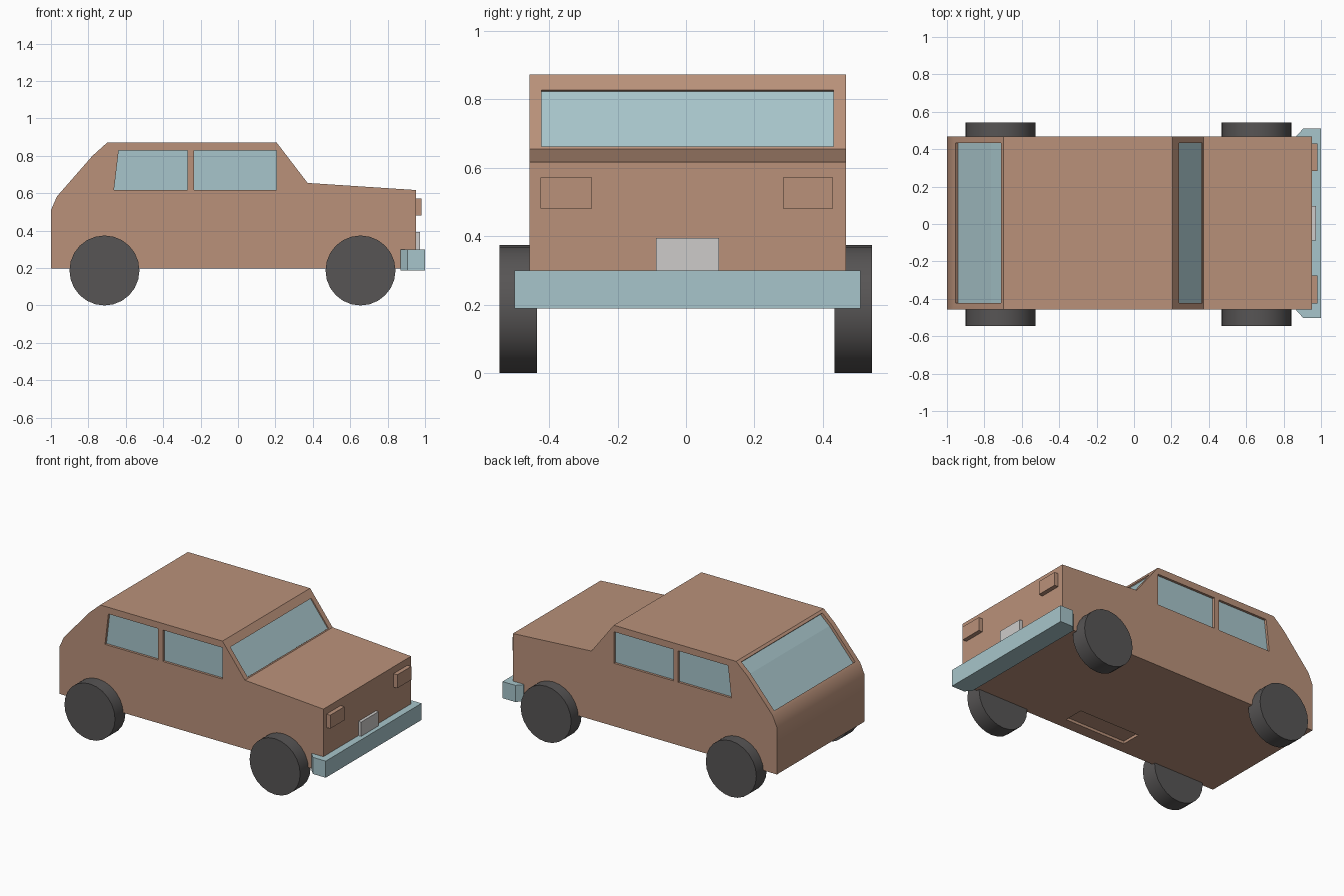
import bpy, bmesh, math
from mathutils import Vector

if "Cube" in bpy.data.objects:
    bpy.data.objects.remove(bpy.data.objects["Cube"])


def material(name, rgb):
    m = bpy.data.materials.new(name)
    m.diffuse_color = (*rgb, 1)
    m.use_nodes = True
    m.node_tree.nodes["Principled BSDF"].inputs["Base Color"].default_value = m.diffuse_color
    return m


BROWN = material("body brown", (0.49, 0.285, 0.195))
GLASS = material("pale blue", (0.39, 0.56, 0.595))
DARK = material("tyre grey", (0.095, 0.09, 0.09))
PLATE = material("light grey", (0.61, 0.60, 0.59))


def prism(name, pts, lo, hi, mat, axis="y"):
    """Extrude a 2D outline along y (points are x,z) or z (points are x,y)."""
    put = (lambda p, h: (p[0], h, p[1])) if axis == "y" else (lambda p, h: (p[0], p[1], h))
    bm = bmesh.new()
    a = [bm.verts.new(put(p, lo)) for p in pts]
    b = [bm.verts.new(put(p, hi)) for p in pts]
    bm.faces.new(a)
    bm.faces.new(b)
    n = len(pts)
    for i in range(n):
        bm.faces.new((a[i], a[(i + 1) % n], b[(i + 1) % n], b[i]))
    bmesh.ops.recalc_face_normals(bm, faces=bm.faces)
    me = bpy.data.meshes.new(name)
    bm.to_mesh(me)
    bm.free()
    ob = bpy.data.objects.new(name, me)
    bpy.context.collection.objects.link(ob)
    me.materials.append(mat)
    return ob


def rect(x0, x1, y0, y1):
    return [(x0, y0), (x1, y0), (x1, y1), (x0, y1)]


def activate(ob):
    bpy.ops.object.select_all(action="DESELECT")
    ob.select_set(True)
    bpy.context.view_layer.objects.active = ob


def cut(cutter):
    """Carve a recess in the body, then remove the cutter."""
    cutter.hide_render = True
    activate(body)
    mod = body.modifiers.new("recess", "BOOLEAN")
    mod.operation, mod.solver, mod.object = "DIFFERENCE", "EXACT", cutter
    bpy.ops.object.modifier_apply(modifier=mod.name)
    bpy.data.objects.remove(cutter)


def band(line, normal, d0, d1):
    """Closed strip between two offsets of a line along the inward normal."""
    n = Vector(normal).normalized()
    shift = lambda d: [tuple(Vector(p) + n * d) for p in line]
    return shift(d0) + shift(d1)[::-1]


# Body shell
Y0, Y1 = -0.458, 0.468
body = prism("body", [(-1, 0.197), (-1, 0.51), (-0.968, 0.583), (-0.778, 0.80), (-0.698, 0.872),
                      (0.206, 0.872), (0.372, 0.655), (0.952, 0.617), (0.952, 0.197)], Y0, Y1, BROWN)

# Windscreen and rear window: recess plus glass following the slope
slopes = {
    "windscreen": ([(0.24, 0.828), (0.367, 0.662)], (-0.794, -0.608), 0.012),
    "rear_window": ([(-0.955, 0.598), (-0.778, 0.80), (-0.712, 0.859)], (0.72, -0.69), 0.024),
}
for name, (line, normal, depth) in slopes.items():
    cut(prism("cutter", band(line, normal, -0.05, depth), -0.423, 0.432, BROWN))
    prism(name, band(line, normal, depth - 0.004, depth + 0.004), -0.423, 0.432, GLASS)

# Side windows on both sides
windows = {
    "rear_side_window": [(-0.663, 0.618), (-0.27, 0.618), (-0.27, 0.828), (-0.638, 0.828)],
    "front_side_window": rect(-0.235, 0.206, 0.618, 0.828),
}
for name, pts in windows.items():
    for side, y, s in (("right", Y0, 1), ("left", Y1, -1)):
        cut(prism("cutter", pts, y - s * 0.05, y + s * 0.02, BROWN))
        prism(f"{name}_{side}", pts, y + s * 0.016, y + s * 0.024, GLASS)

# Shallow recess in the floor
cut(prism("cutter", rect(-0.24, 0.21, -0.38, -0.245), 0.15, 0.215, BROWN, "z"))
activate(body)
bpy.ops.object.shade_smooth_by_angle(angle=math.radians(30))

# Headlights and number plate
for side, y0, y1 in (("right", -0.425, -0.275), ("left", 0.283, 0.43)):
    prism(f"headlight_{side}", rect(0.94, 0.98, 0.481, 0.571), y0, y1, BROWN)
prism("number_plate", rect(0.94, 0.972, 0.29, 0.394), -0.088, 0.096, PLATE)

# Front bumper with chamfered ends
prism("bumper", [(0.87, -0.465), (0.905, -0.502), (1, -0.502), (1, 0.51), (0.905, 0.51), (0.87, 0.473)],
      0.188, 0.299, GLASS, "z")

# Wheels
for end, x in (("rear", -0.714), ("front", 0.655)):
    for side, y in (("right", -0.491), ("left", 0.489)):
        bpy.ops.mesh.primitive_cylinder_add(vertices=24, radius=0.187, depth=0.11,
                                            location=(x, y, 0.187), rotation=(math.pi / 2, 0, 0))
        wheel = bpy.context.object
        wheel.name = f"wheel_{end}_{side}"
        wheel.data.materials.append(DARK)
        bpy.ops.object.shade_smooth_by_angle(angle=math.radians(30))
